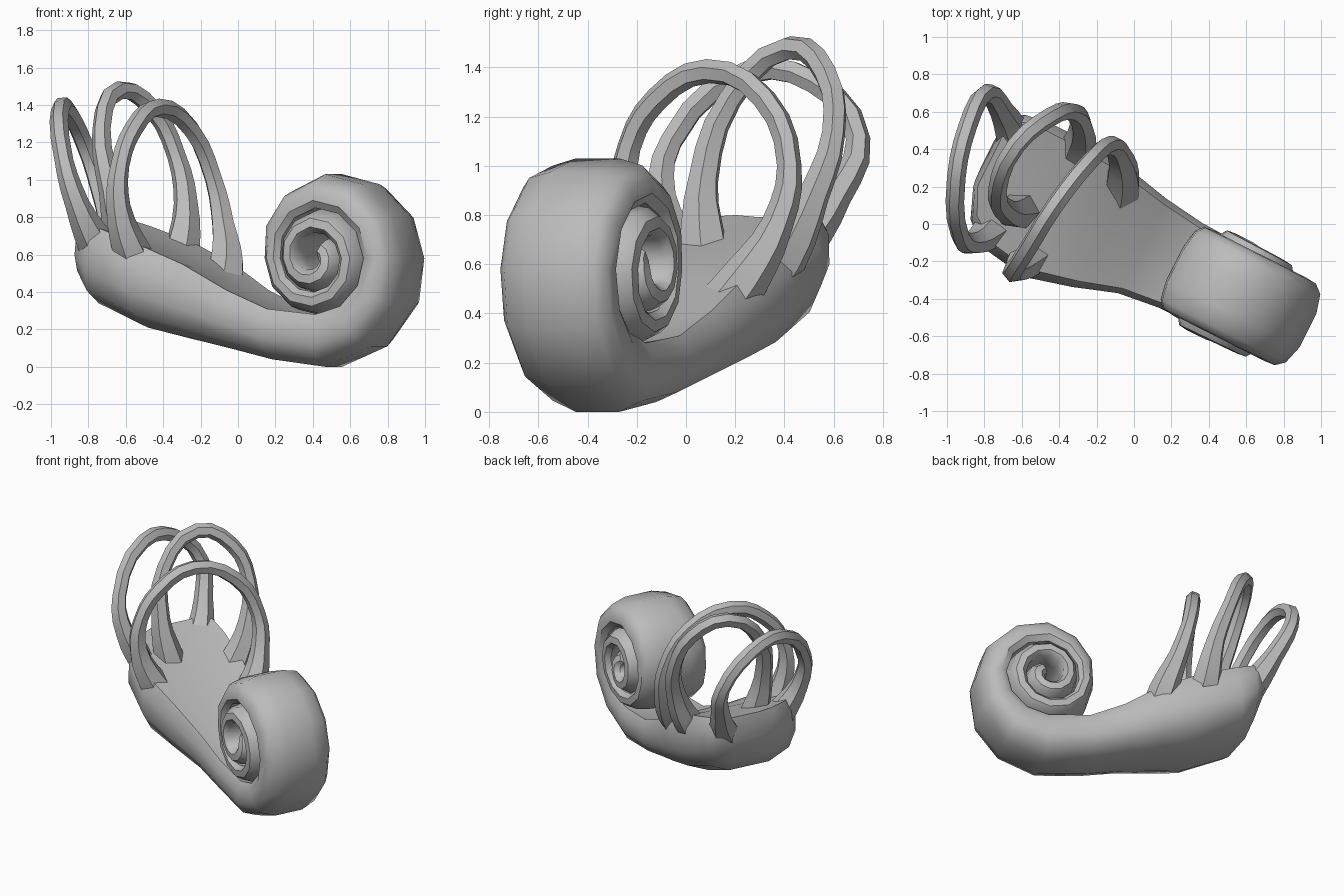
import bpy, math
from mathutils import Vector

if "Cube" in bpy.data.objects:
    bpy.data.objects.remove(bpy.data.objects["Cube"])

grey = bpy.data.materials.new("plain_grey")
grey.use_nodes = True
colour = (0.5, 0.5, 0.5, 1)
grey.diffuse_color = colour
grey.node_tree.nodes["Principled BSDF"].inputs["Base Color"].default_value = colour

U = Vector((0.89, -0.45, 0))   # along the body
V = Vector((0.45, 0.89, 0))    # across the body
COIL = Vector((0.62, 0.58))    # coil axis in (u, z)


def shade(obj, angle):
    bpy.ops.object.select_all(action='DESELECT')
    obj.select_set(True)
    bpy.context.view_layer.objects.active = obj
    if obj.type == 'CURVE':
        bpy.ops.object.convert(target='MESH')
    bpy.ops.object.shade_smooth_by_angle(angle=math.radians(angle))


# Cross-section: a runs across, b from the outer (0) to the inner (1) side
half = [(0.4, 0), (0.82, 0.16), (0.98, 0.42), (1, 0.78), (0.88, 1), (0.45, 0.95)]
section = half + [(-a, b) for a, b in reversed(half)]

# Body stations: outer (u, z), inner (u, z), lowest v, highest v
stations = [
    ((-0.87, 0.64), (-0.84, 0.8), -0.22, 0.2),
    ((-0.81, 0.46), (-0.77, 0.79), -0.38, 0.26),
    ((-0.71, 0.34), (-0.64, 0.75), -0.48, 0.28),
    ((-0.4, 0.21), (-0.4, 0.67), -0.52, 0.28),
    ((-0.18, 0.155), (-0.13, 0.55), -0.45, 0.25),
    ((0.05, 0.1), (0.1, 0.41), -0.37, 0.2),
    ((0.3, 0.04), (0.33, 0.31), -0.34, 0.17),
]
# Coil stations: angle, outer radius, inner radius, half width
keys = [(0, .58, .30, .25), (90, .47, .29, .25), (180, .45, .27, .25),
        (270, .33, .21, .25), (360, .31, .18, .265), (450, .29, .16, .28),
        (540, .27, .14, .285), (630, .21, .09, .29), (720, .19, .06, .29),
        (810, .16, .03, .27), (900, .12, .01, .23)]
for k0, k1 in zip(keys, keys[1:]):
    for t in (0, 1 / 3, 2 / 3):
        ang, ro, ri, w = [p + (q - p) * t for p, q in zip(k0, k1)]
        d = Vector((math.sin(math.radians(ang)), -math.cos(math.radians(ang))))
        stations.append((COIL + d * ro, COIL + d * ri, -0.09 - w, -0.09 + w))

# Body and coil in one sweep
verts, faces, n = [], [], len(section)
for outer, inner, low, high in stations:
    for a, b in section:
        p = Vector(outer).lerp(Vector(inner), b)
        v = (low + high) / 2 + a * (high - low) / 2
        verts.append(U * p.x + V * v + Vector((0, 0, p.y)))
for i in range(len(stations) - 1):
    for j in range(n):
        k = (j + 1) % n
        faces.append((i * n + j, i * n + k, (i + 1) * n + k, (i + 1) * n + j))
faces += [tuple(range(n))[::-1], tuple(range(len(verts) - n, len(verts)))]
mesh = bpy.data.meshes.new("body_and_coil")
mesh.from_pydata(verts, [], faces)
mesh.materials.append(grey)
body = bpy.data.objects.new("body_and_coil", mesh)
bpy.context.collection.objects.link(body)
bpy.context.view_layer.objects.active = body
body.select_set(True)
bpy.ops.object.mode_set(mode='EDIT')
bpy.ops.mesh.select_all(action='SELECT')
bpy.ops.mesh.normals_make_consistent(inside=False)
bpy.ops.object.mode_set(mode='OBJECT')
shade(body, 42)


# Arched loops whose flared feet sink into the body
def loop(name, points):
    curve = bpy.data.curves.new(name, 'CURVE')
    curve.dimensions = '3D'
    curve.bevel_depth = 0.05
    curve.bevel_resolution = 1
    curve.resolution_u = 3
    curve.use_fill_caps = True
    spline = curve.splines.new('BEZIER')
    spline.bezier_points.add(len(points) - 1)
    for i, (bp, co) in enumerate(zip(spline.bezier_points, points)):
        bp.co = co
        bp.handle_left_type = bp.handle_right_type = 'AUTO'
        edge = min(i, len(points) - 1 - i)
        bp.radius = (2.4, 2.0, 1.3, 1)[min(edge, 3)]
    curve.materials.append(grey)
    obj = bpy.data.objects.new(name, curve)
    bpy.context.collection.objects.link(obj)
    shade(obj, 46)


loop("front_loop", [
    (-0.46, -0.1, 0.42), (-0.57, -0.19, 0.62), (-0.64, -0.25, 0.86),
    (-0.63, -0.23, 1.08), (-0.56, -0.12, 1.27), (-0.43, 0.09, 1.385),
    (-0.25, 0.32, 1.27), (-0.13, 0.42, 1.0), (-0.08, 0.37, 0.76),
    (-0.06, 0.24, 0.54), (-0.1, 0.08, 0.34)])
loop("middle_loop", [
    (-0.55, 0.1, 0.46), (-0.62, 0.07, 0.7), (-0.68, 0.07, 0.94),
    (-0.73, 0.18, 1.27), (-0.63, 0.42, 1.48), (-0.45, 0.57, 1.37),
    (-0.33, 0.6, 1.13), (-0.28, 0.52, 0.88), (-0.3, 0.4, 0.63),
    (-0.36, 0.22, 0.42)])
loop("rear_loop", [
    (-0.65, 0.05, 0.48), (-0.76, -0.03, 0.66), (-0.86, -0.1, 0.87),
    (-0.93, -0.06, 1.1), (-0.95, 0.25, 1.38), (-0.89, 0.52, 1.34),
    (-0.79, 0.7, 1.11), (-0.71, 0.61, 0.88), (-0.64, 0.46, 0.68),
    (-0.58, 0.26, 0.5)])
